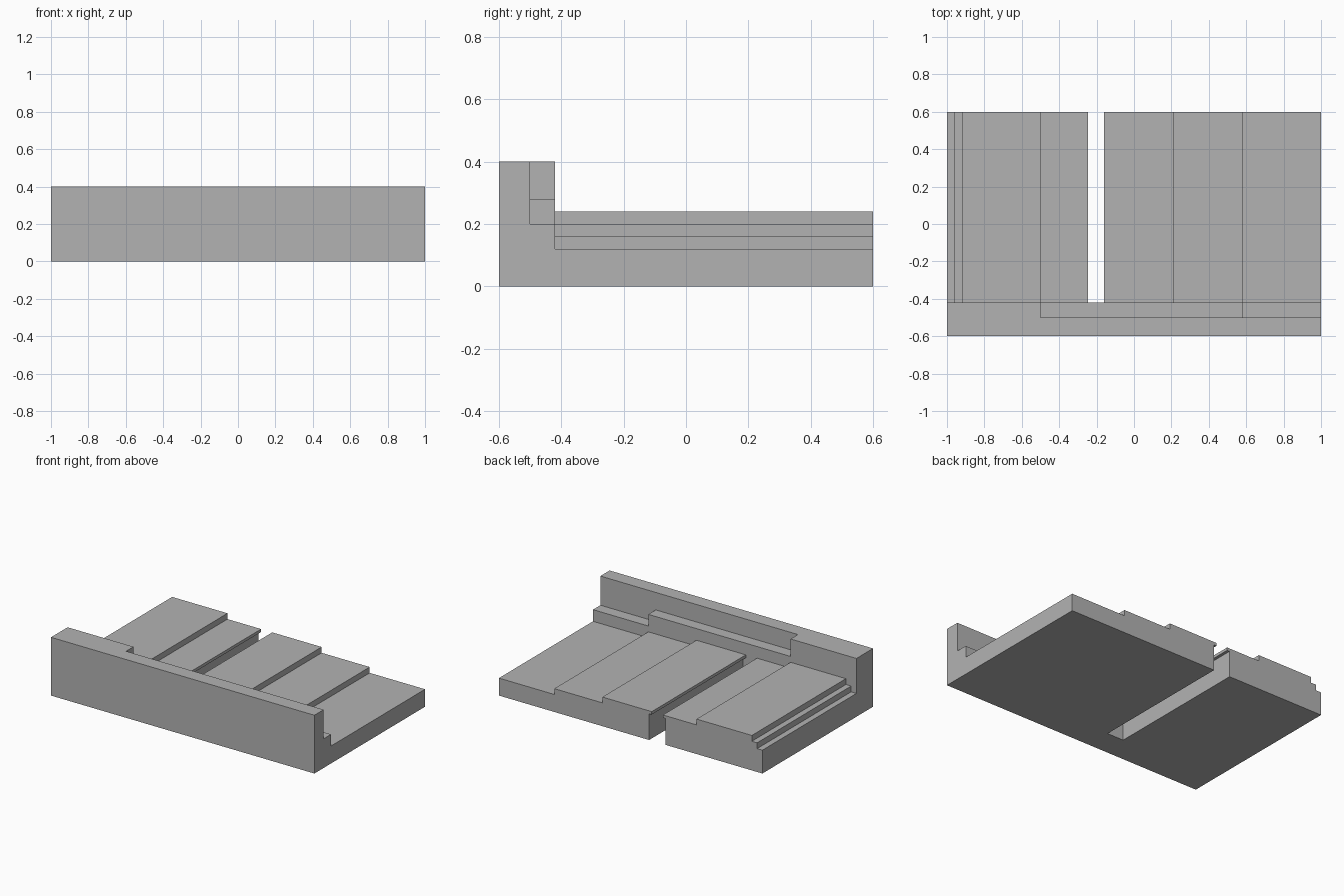
import bpy
import bmesh

cube = bpy.data.objects.get("Cube")
if cube:
    bpy.data.objects.remove(cube, do_unlink=True)

gray = bpy.data.materials.new("plain_gray")
gray.use_nodes = True
gray.diffuse_color = (0.45, 0.45, 0.45, 1)
gray.node_tree.nodes["Principled BSDF"].inputs["Base Color"].default_value = gray.diffuse_color


def prism(name, profile, y0, y1):
    """Extrude an x-z profile along y."""
    bm = bmesh.new()
    face = bm.faces.new([bm.verts.new((x, y0, z)) for x, z in profile])
    grown = bmesh.ops.extrude_face_region(bm, geom=[face])["geom"]
    verts = [v for v in grown if isinstance(v, bmesh.types.BMVert)]
    bmesh.ops.translate(bm, verts=verts, vec=(0, y1 - y0, 0))
    bmesh.ops.recalc_face_normals(bm, faces=bm.faces)
    mesh = bpy.data.meshes.new(name)
    bm.to_mesh(mesh)
    bm.free()
    mesh.materials.append(gray)
    obj = bpy.data.objects.new(name, mesh)
    bpy.context.collection.objects.link(obj)
    return obj


def cut(target, cutter):
    """Subtract the cutter for good, then discard it."""
    cutter.hide_render = True
    mod = target.modifiers.new(cutter.name, 'BOOLEAN')
    mod.operation = 'DIFFERENCE'
    mod.solver = 'EXACT'
    mod.object = cutter
    bpy.context.view_layer.objects.active = target
    bpy.ops.object.modifier_apply(modifier=mod.name)
    bpy.data.objects.remove(cutter, do_unlink=True)


# Solid block
block = prism("stepped_block", [(-1, 0), (1, 0), (1, 0.4), (-1, 0.4)], -0.6, 0.6)

# Two-level ledge behind the front wall
ledge = [(-0.5, 0.5), (-0.5, 0.28), (0.58, 0.28), (0.58, 0.2), (1.1, 0.2), (1.1, 0.5)]
cut(block, prism("ledge_cutter", ledge, -0.5, -0.35))

# Stepped floor, with a through slot that is lipped at the top
floor = [
    (-1.1, 0.5), (-1.1, 0.16), (-0.96, 0.16), (-0.96, 0.2), (-0.92, 0.2),
    (-0.92, 0.24), (-0.5, 0.24), (-0.5, 0.2),
    (-0.245, 0.2), (-0.245, 0.18), (-0.265, 0.18), (-0.265, -0.1),
    (-0.14, -0.1), (-0.14, 0.18), (-0.16, 0.18), (-0.16, 0.2),
    (0.215, 0.2), (0.215, 0.16), (0.58, 0.16), (0.58, 0.12),
    (1.1, 0.12), (1.1, 0.5),
]
cut(block, prism("floor_cutter", floor, -0.42, 0.7))
